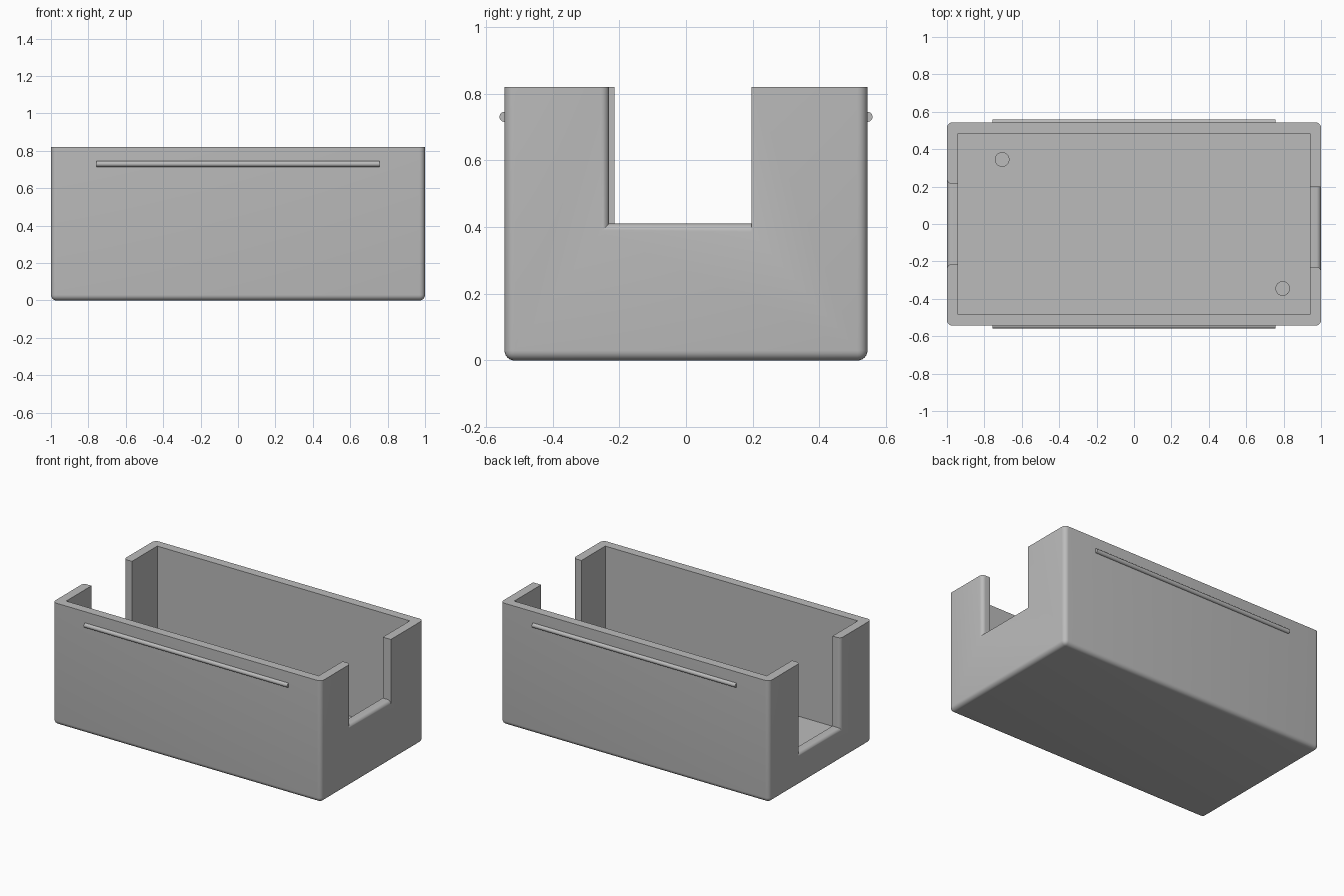
import bpy, bmesh, math
from mathutils import Matrix

if "Cube" in bpy.data.objects:
    bpy.data.objects.remove(bpy.data.objects["Cube"])

HALF_X, HALF_Y, HEIGHT, WALL = 1.0, 0.544, 0.82, 0.06

grey = bpy.data.materials.new("plain grey")
grey.use_nodes = True
colour = (0.5, 0.5, 0.5, 1)
grey.diffuse_color = colour
grey.node_tree.nodes["Principled BSDF"].inputs["Base Color"].default_value = colour


def add_object(name, bm):
    bmesh.ops.recalc_face_normals(bm, faces=bm.faces)
    mesh = bpy.data.meshes.new(name)
    bm.to_mesh(mesh)
    bm.free()
    obj = bpy.data.objects.new(name, mesh)
    bpy.context.collection.objects.link(obj)
    mesh.materials.append(grey)
    return obj


def activate(obj):
    bpy.ops.object.select_all(action='DESELECT')
    obj.select_set(True)
    bpy.context.view_layer.objects.active = obj


def box(x, y, z0, z1):
    bm = bmesh.new()
    bmesh.ops.create_cube(bm, size=1)
    bmesh.ops.scale(bm, vec=(2 * x, 2 * y, z1 - z0), verts=bm.verts)
    bmesh.ops.translate(bm, vec=(0, 0, (z0 + z1) / 2), verts=bm.verts)
    return bm


def cut(target, cutter):
    cutter.hide_render = True
    activate(target)
    mod = target.modifiers.new("cut", 'BOOLEAN')
    mod.operation = 'DIFFERENCE'
    mod.solver = 'EXACT'
    mod.object = cutter
    bpy.ops.object.modifier_apply(modifier=mod.name)
    bpy.data.objects.remove(cutter)


def notch(name, side, y0, y1, sill, round_y1, r=0.025, steps=6):
    # Rectangular rings that flare outwards to round the outer rim
    rings = [(HALF_X - 0.2, 0)]
    for i in range(steps + 1):
        a = math.pi / 2 * i / steps
        rings.append((HALF_X - r + r * math.sin(a), r * (1 - math.cos(a))))
    rings.append((HALF_X + 0.1, r))
    bm = bmesh.new()
    loops = []
    for x, f in rings:
        a, b, z = y0 - f, y1 + f * round_y1, sill - f
        loops.append([bm.verts.new((side * x, y, h)) for y, h in
                      ((a, z), (b, z), (b, HEIGHT + 0.1), (a, HEIGHT + 0.1))])
    for p, q in zip(loops, loops[1:]):
        for i in range(4):
            j = (i + 1) % 4
            bm.faces.new((p[i], p[j], q[j], q[i]))
    bm.faces.new(loops[0])
    bm.faces.new(loops[-1])
    return add_object(name, bm)


# Tray shell: rounded uprights and bottom rim, sharp top rim
bm = box(HALF_X, HALF_Y, 0, HEIGHT)
rim = [e for e in bm.edges if min(v.co.z for v in e.verts) < HEIGHT / 2]
bmesh.ops.bevel(bm, geom=rim, offset=0.03, segments=6, profile=0.5, affect='EDGES')
tray = add_object("tray_shell", bm)

# Cavity and the two end notches
cut(tray, add_object("cavity_cutter", box(HALF_X - WALL, HALF_Y - WALL, WALL, HEIGHT + 0.1)))
cut(tray, notch("left_notch_cutter", 1, -0.23, 0.197, 0.41, 0))
cut(tray, notch("right_notch_cutter", -1, -0.215, 0.215, 0.215, 1))
activate(tray)
bpy.ops.object.shade_smooth_by_angle(angle=math.radians(30))


def rod(name, radius, length, location, axis=None):
    bm = bmesh.new()
    bmesh.ops.create_cone(bm, cap_ends=True, segments=32, radius1=radius,
                          radius2=radius, depth=length)
    if axis:
        bmesh.ops.rotate(bm, verts=bm.verts, matrix=Matrix.Rotation(math.pi / 2, 3, axis))
    bmesh.ops.translate(bm, vec=location, verts=bm.verts)
    activate(add_object(name, bm))
    bpy.ops.object.shade_smooth_by_angle(angle=math.radians(30))


# Snap ridges along the long walls
for name, side in (("front_ridge", -1), ("back_ridge", 1)):
    rod(name, 0.015, 1.515, (0, side * HALF_Y, 0.73), 'Y')

# Locating pegs on the floor
for name, x, y in (("back_peg", -0.705, 0.345), ("front_peg", 0.795, -0.345)):
    rod(name, 0.039, 0.12, (x, y, WALL + 0.04))
